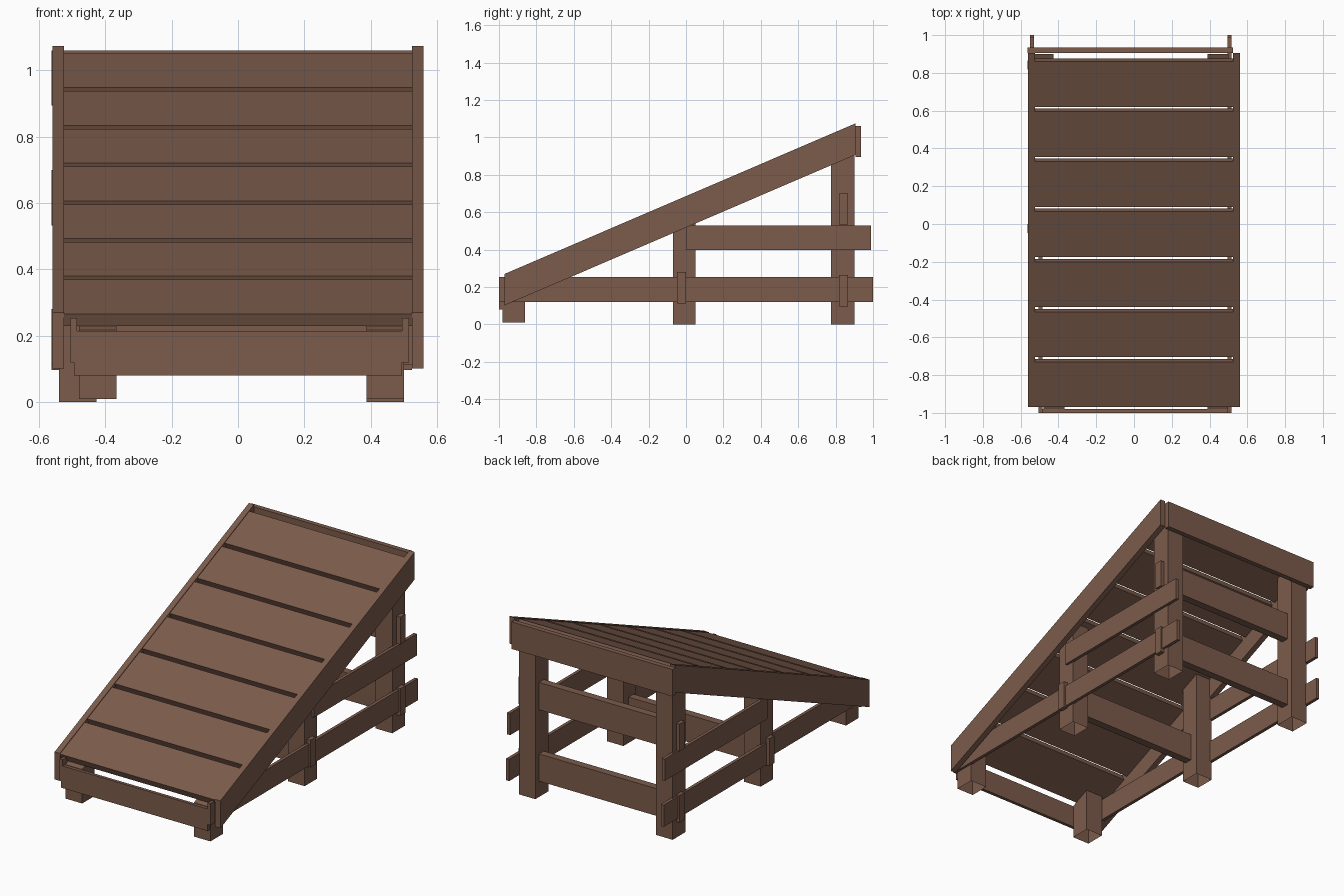
import bpy, bmesh, math

if "Cube" in bpy.data.objects:
    bpy.data.objects.remove(bpy.data.objects["Cube"])

wood = bpy.data.materials.new("brown_wood")
wood.diffuse_color = (0.20, 0.105, 0.072, 1)
wood.use_nodes = True
wood.node_tree.nodes["Principled BSDF"].inputs["Base Color"].default_value = wood.diffuse_color

SLOPE = 0.429                      # rise of the ramp per unit of y
Y0, Z0 = -0.97, 0.27               # top front corner of the ramp


def ramp_z(y):
    return Z0 + SLOPE * (y - Y0)


def extrude_x(name, profile, x0, x1, open_bottom=False):
    """Side profile in (y, z), extruded from x0 to x1."""
    bm = bmesh.new()
    a = [bm.verts.new((x0, y, z)) for y, z in profile]
    b = [bm.verts.new((x1, y, z)) for y, z in profile]
    n = len(profile)
    bm.faces.new(a)
    bm.faces.new(b)
    for i in range(n):
        j = (i + 1) % n
        bm.faces.new((a[i], a[j], b[j], b[i]))
    bmesh.ops.recalc_face_normals(bm, faces=bm.faces)
    if open_bottom:
        low = [f for f in bm.faces if f.normal.z < -0.9]
        bmesh.ops.delete(bm, geom=low, context='FACES_ONLY')
    me = bpy.data.meshes.new(name)
    bm.to_mesh(me)
    bm.free()
    me.materials.append(wood)
    ob = bpy.data.objects.new(name, me)
    bpy.context.collection.objects.link(ob)
    return ob


def board(name, x, y, z):
    return extrude_x(name, [(y[0], z[0]), (y[1], z[0]), (y[1], z[1]), (y[0], z[1])], *x)


# Sloping side stringers
Y1, DEPTH = 0.905, 0.168
stringer = [(Y0, Z0 - DEPTH), (Y1, ramp_z(Y1) - DEPTH), (Y1, ramp_z(Y1)), (Y0, Z0)]
extrude_x("right_stringer", stringer, 0.525, 0.56)
extrude_x("left_stringer", stringer, -0.56, -0.525)

# Ramp planks, cut square to the slope
ang = math.atan(SLOPE)
THICK = 0.04
dy, dz = THICK * math.sin(ang), -THICK * math.cos(ang)
for i in range(7):
    ya = Y0 + 0.265 * i
    yb = ya + 0.24
    za, zb = ramp_z(ya) - 0.004, ramp_z(yb) - 0.004
    extrude_x(f"ramp_plank_{i + 1}",
              [(ya, za), (yb, zb), (yb + dy, zb + dz), (ya + dy, za + dz)], -0.525, 0.525)

# Posts, tops cut to the underside of the planks
posts = [("front", -0.98, -0.86, 0.01, -0.48), ("middle", -0.07, 0.05, 0.0, -0.54),
         ("rear", 0.775, 0.90, 0.0, -0.54)]
for name, ya, yb, z, left in posts:
    prof = [(ya, z), (yb, z), (yb, ramp_z(yb) - 0.048), (ya, ramp_z(ya) - 0.048)]
    extrude_x(f"left_{name}_post", prof, left, left + 0.113, True)
    extrude_x(f"right_{name}_post", prof, 0.388, 0.50, True)

# Horizontal side rails
for side, front_x, rear_x in (("right", (0.495, 0.515), (0.495, 0.515)),
                              ("left", (-0.505, -0.485), (-0.55, -0.53))):
    board(f"{side}_front_rail", front_x, (-1.0, 0.01), (0.12, 0.253))
    board(f"{side}_lower_rear_rail", rear_x, (0.01, 1.0), (0.12, 0.253))
    board(f"{side}_upper_rear_rail", rear_x, (0.0, 0.99), (0.397, 0.53))

# Cross boards running through the posts
CROSS = (-0.563, 0.525)
board("middle_cross_board", CROSS, (-0.048, 0.0), (0.113, 0.28))
board("rear_lower_cross_board", CROSS, (0.818, 0.865), (0.097, 0.263))
board("rear_upper_cross_board", CROSS, (0.818, 0.865), (0.533, 0.70))

# End boards
board("back_board", (-0.563, 0.525), (0.905, 0.935), (0.895, 1.06))
board("front_board", (-0.495, 0.495), (-1.0, -0.98), (0.08, 0.215))
